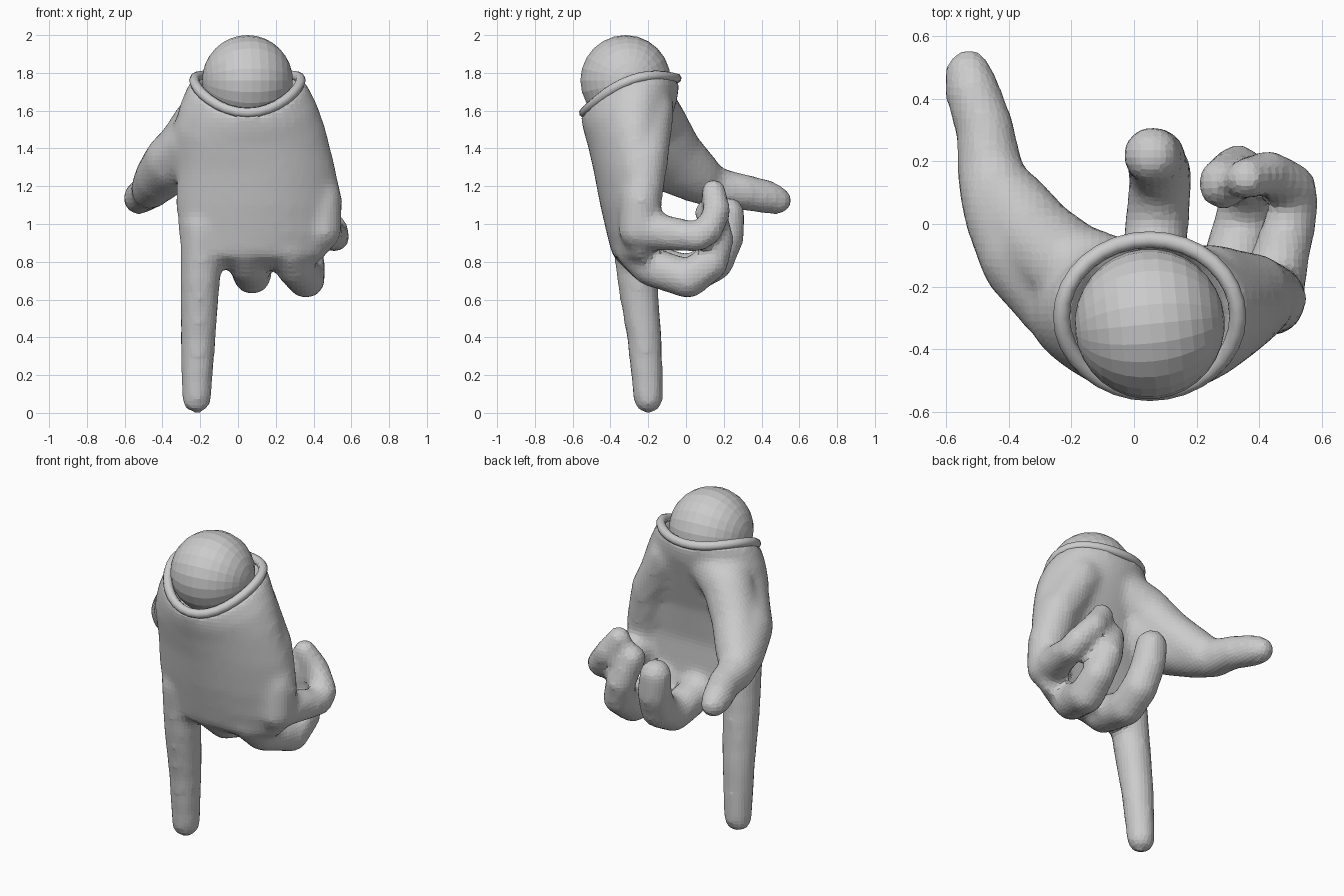
import bpy, bmesh
from math import cos, sin, pi
from mathutils import Vector

N = 32
verts, faces = [], []

# unit ball used as the brush for the fingers
brush = bmesh.new()
bmesh.ops.create_uvsphere(brush, u_segments=14, v_segments=9, radius=1)
ball_verts = [v.co.copy() for v in brush.verts]
ball_faces = [[v.index for v in f.verts] for f in brush.faces]
brush.free()


def ring_points(z, xc, a, yc, b, cup, tilt, lift):
    """Tilted oval; 'cup' bends its sides backwards (less on the index side), 'lift' raises them."""
    pts = []
    for i in range(N):
        t = 2 * pi * i / N
        c, s = cos(t), sin(t)
        bend = cup if c > 0 else cup * 0.35
        pts.append(Vector((xc + a * c, yc + b * s + bend * c * c,
                           z + tilt * b * s + lift * c * c)))
    return pts


def loft(sections):
    start = len(verts)
    for s in sections:
        verts.extend(ring_points(*s))
    for k in range(len(sections) - 1):
        o = start + k * N
        for i in range(N):
            j = (i + 1) % N
            faces.append((o + i, o + j, o + N + j, o + N + i))
    last = start + (len(sections) - 1) * N
    faces.append(tuple(range(start + N - 1, start - 1, -1)))
    faces.append(tuple(range(last, last + N)))


def limb(points):
    """Rounded tube through (x, y, z, radius) joints, swept with balls."""
    for p, q in zip(points, points[1:]):
        p, q = Vector(p), Vector(q)
        steps = max(3, int((q - p).length / 0.03))
        for k in range(steps + 1):
            m = p.lerp(q, k / steps)
            o = len(verts)
            verts.extend(v * m[3] + m.to_3d() for v in ball_verts)
            faces.extend(tuple(o + i for i in f) for f in ball_faces)


# palm, from the knuckles up to the wrist and back down into the socket
loft([
    (0.77, 0.09, 0.29, -0.23, 0.07, 0.02, 0, 0),
    (0.83, 0.09, 0.38, -0.28, 0.11, 0.04, 0, 0),
    (0.95, 0.11, 0.43, -0.30, 0.12, 0.08, 0, 0),
    (1.10, 0.11, 0.44, -0.32, 0.135, 0.10, 0, 0),
    (1.30, 0.095, 0.42, -0.32, 0.17, 0.07, 0.1, 0),
    (1.48, 0.06, 0.40, -0.30, 0.22, 0.02, 0.3, 0.04),
    (1.58, 0.055, 0.36, -0.295, 0.25, 0.0, 0.33, 0.06),
    (1.68, 0.05, 0.305, -0.295, 0.265, 0.0, 0.37, 0.07),
    (1.68, 0.05, 0.25, -0.295, 0.22, 0.0, 0.37, 0.07),
    (1.53, 0.05, 0.20, -0.30, 0.18, 0.0, 0.3, 0.03),
])

# heel of the palm on the little finger side
limb([(0.24, -0.18, 1.60, 0.12), (0.38, -0.21, 1.35, 0.12),
      (0.44, -0.24, 1.12, 0.115), (0.44, -0.25, 0.97, 0.11)])
# thumb and the web that joins it to the wrist
limb([(-0.10, -0.28, 1.50, 0.15), (-0.22, -0.22, 1.42, 0.17),
      (-0.34, -0.10, 1.33, 0.16), (-0.415, 0.04, 1.25, 0.135),
      (-0.46, 0.16, 1.19, 0.11), (-0.475, 0.30, 1.17, 0.097),
      (-0.515, 0.42, 1.145, 0.092), (-0.53, 0.485, 1.125, 0.077)])
limb([(-0.06, -0.17, 1.62, 0.13), (-0.20, -0.14, 1.53, 0.15),
      (-0.31, -0.05, 1.38, 0.14), (-0.40, 0.06, 1.26, 0.13)])
# index finger, pointing down
limb([(-0.19, -0.285, 0.98, 0.115), (-0.20, -0.26, 0.72, 0.11),
      (-0.21, -0.22, 0.40, 0.096), (-0.22, -0.20, 0.078, 0.082)])
# middle, ring and little fingers, curled
limb([(0.04, -0.28, 0.87, 0.11), (0.055, -0.20, 0.79, 0.108), (0.075, 0.02, 0.73, 0.105),
      (0.085, 0.15, 0.80, 0.105), (0.07, 0.21, 0.93, 0.10), (0.057, 0.22, 1.05, 0.095)])
limb([(0.27, -0.27, 0.87, 0.11), (0.30, -0.19, 0.775, 0.105), (0.36, 0.01, 0.71, 0.105),
      (0.37, 0.13, 0.79, 0.095), (0.33, 0.17, 0.92, 0.087), (0.285, 0.13, 1.06, 0.085)])
limb([(0.43, -0.24, 0.97, 0.11), (0.515, 0.06, 0.93, 0.08),
      (0.505, 0.12, 0.97, 0.08), (0.43, 0.165, 1.07, 0.075), (0.36, 0.145, 1.17, 0.07)])

mesh = bpy.data.meshes.new("hand")
mesh.from_pydata(verts, [], faces)
hand = bpy.data.objects.new("hand", mesh)
bpy.context.collection.objects.link(hand)
fuse = hand.modifiers.new("fuse", 'REMESH')
fuse.mode = 'VOXEL'
fuse.voxel_size = 0.025
soft = hand.modifiers.new("soften", 'SMOOTH')
soft.factor = 0.5
soft.iterations = 7

# rolled cuff around the wrist opening
curve = bpy.data.curves.new("cuff", 'CURVE')
curve.dimensions = '3D'
curve.bevel_depth = 0.027
curve.bevel_resolution = 2
spline = curve.splines.new('POLY')
spline.points.add(N - 1)
for pt, co in zip(spline.points, ring_points(1.68, 0.05, 0.282, -0.295, 0.245, 0, 0.37, 0.08)):
    pt.co = (*co, 1)
spline.use_cyclic_u = True
bpy.context.collection.objects.link(bpy.data.objects.new("cuff", curve))

# wrist ball, poles to the sides
bpy.ops.mesh.primitive_uv_sphere_add(segments=24, ring_count=16, radius=0.24,
                                     location=(0.05, -0.32, 1.76), rotation=(0, pi / 2, 0.1))
bpy.context.object.name = "wrist_ball"
